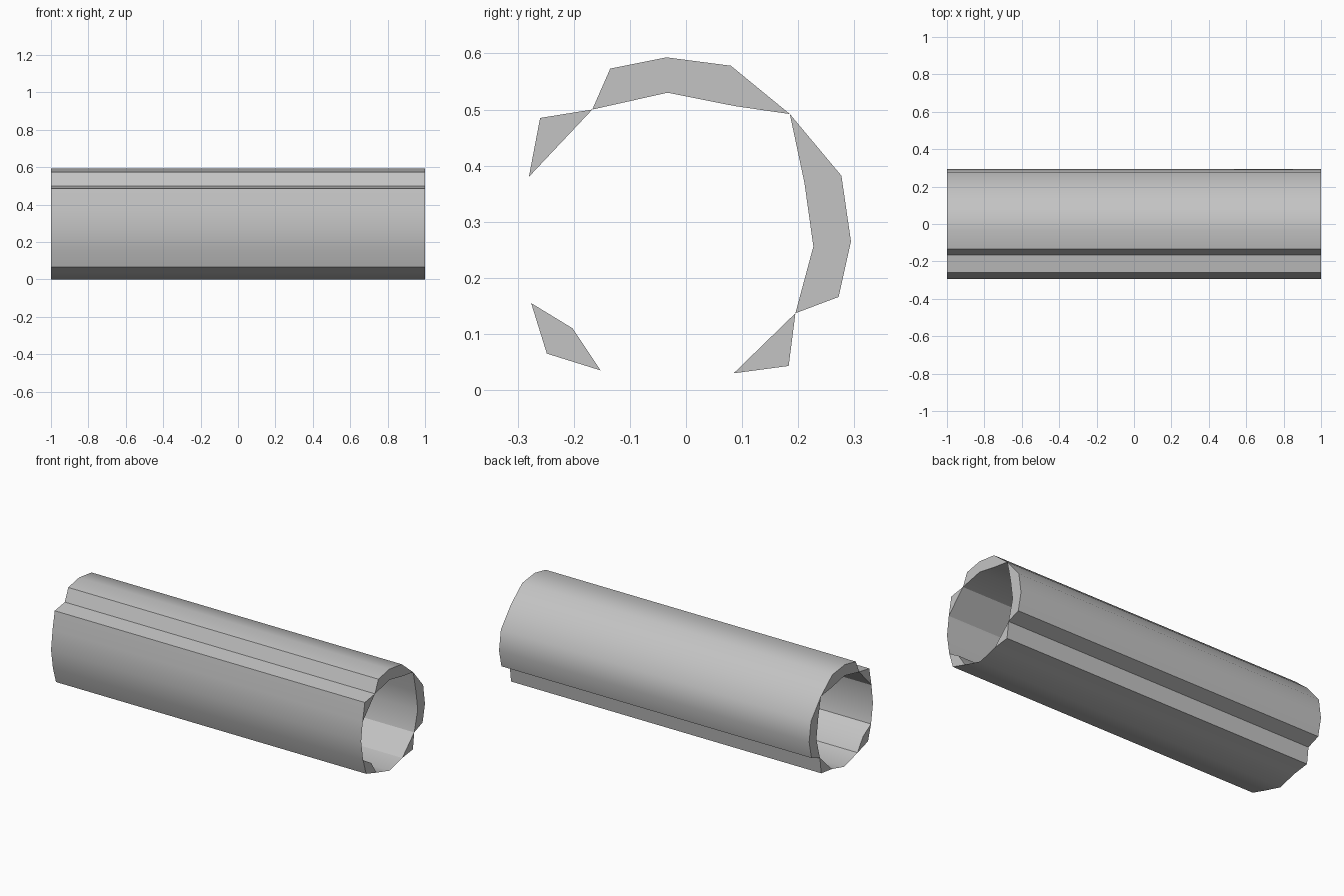
import bpy
import bmesh
import math

cube = bpy.data.objects.get("Cube")
if cube:
    bpy.data.objects.remove(cube, do_unlink=True)

HALF = 1.0  # half of the tube length

gray = bpy.data.materials.new("plain gray")
gray.use_nodes = True
gray.diffuse_color = (0.55, 0.55, 0.55, 1)
gray.node_tree.nodes["Principled BSDF"].inputs["Base Color"].default_value = (0.55, 0.55, 0.55, 1)

# Outer cross-section as (y, z), clockwise seen from +x
OUTER = [(-0.28, 0.38), (-0.26, 0.485), (-0.167, 0.5), (-0.135, 0.573),
         (-0.035, 0.593), (0.08, 0.578), (0.185, 0.492), (0.277, 0.382),
         (0.294, 0.265), (0.272, 0.166), (0.195, 0.137), (0.183, 0.043),
         (0.085, 0.03), (-0.03, 0.0), (-0.152, 0.035), (-0.248, 0.065),
         (-0.276, 0.155), (-0.294, 0.27)]

# Inner side of each thick rib: name, first and last outer index, inner points
RIBS = [("front_upper_rib", 0, 2, []),
        ("top_rib", 2, 6, [(-0.033, 0.53), (0.088, 0.506)]),
        ("back_rib", 6, 10, [(0.211, 0.37), (0.227, 0.256)]),
        ("back_lower_rib", 10, 12, []),
        ("front_lower_rib", 14, 16, [(-0.202, 0.11)])]


def add_object(name, bm):
    mesh = bpy.data.meshes.new(name)
    bm.to_mesh(mesh)
    bm.free()
    mesh.materials.append(gray)
    obj = bpy.data.objects.new(name, mesh)
    bpy.context.collection.objects.link(obj)
    bpy.ops.object.select_all(action="DESELECT")
    obj.select_set(True)
    bpy.context.view_layer.objects.active = obj
    bpy.ops.object.shade_smooth_by_angle(angle=math.radians(33))


def sweep(bm, path, outward):
    """Stretch a path along x into a strip of quads."""
    rows = [[bm.verts.new((x, y, z)) for y, z in path] for x in (-HALF, HALF)]
    for i in range(len(path) - 1):
        quad = [rows[0][i], rows[1][i], rows[1][i + 1], rows[0][i + 1]]
        bm.faces.new(quad if outward else quad[::-1])


# Outer shell all the way round
bm = bmesh.new()
sweep(bm, OUTER + OUTER[:1], True)
bmesh.ops.remove_doubles(bm, verts=bm.verts, dist=0.0001)
add_object("outer_shell", bm)

# Inner walls and end caps of the thick ribs
for name, first, last, middle in RIBS:
    bm = bmesh.new()
    sweep(bm, [OUTER[first]] + middle + [OUTER[last]], False)
    loop = OUTER[first:last + 1] + middle[::-1]
    for x in (-HALF, HALF):
        ring = [bm.verts.new((x, y, z)) for y, z in loop]
        bm.faces.new(ring if x < 0 else ring[::-1])
    add_object(name, bm)
